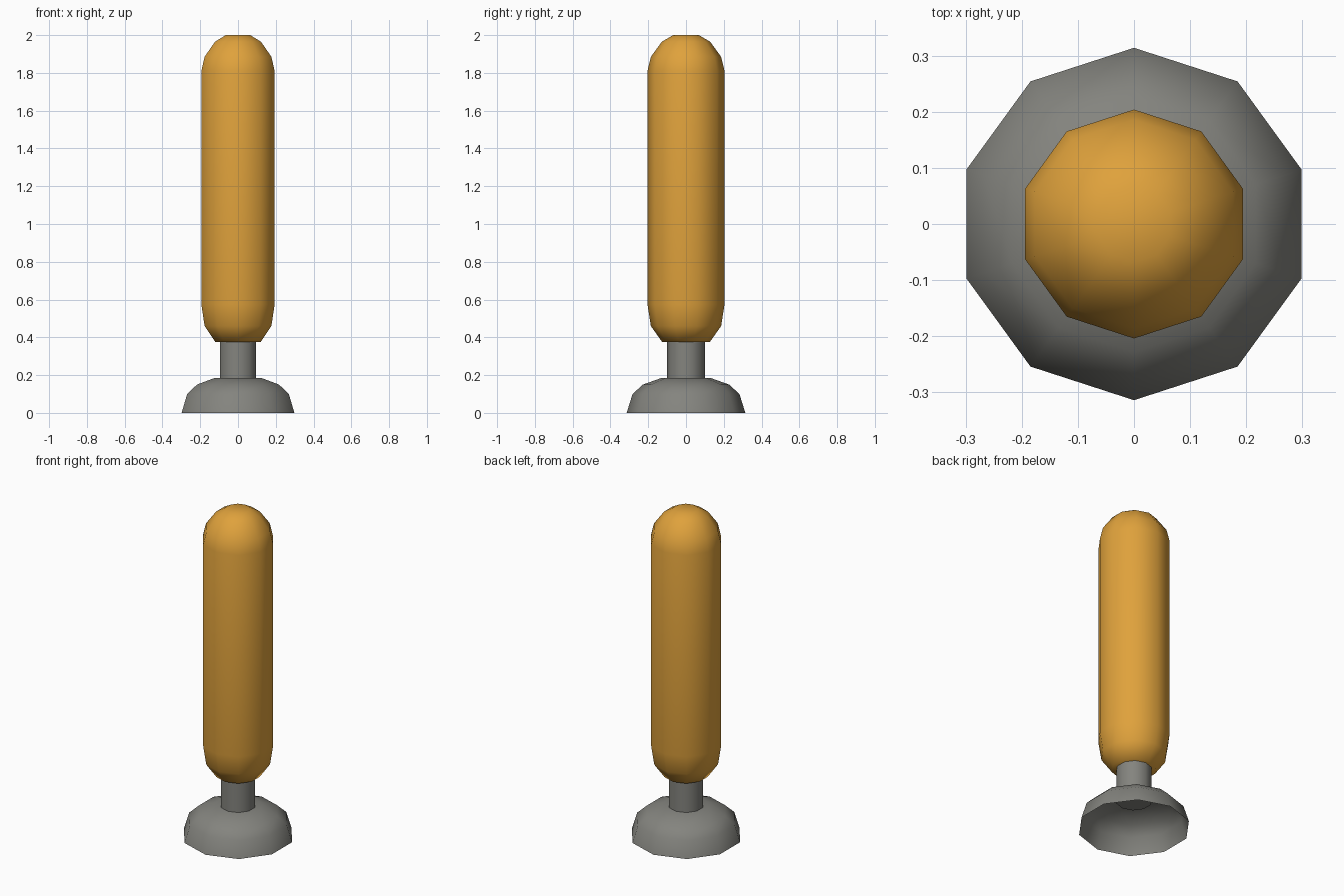
import bpy, bmesh
from math import cos, sin, pi, radians

default = bpy.data.objects.get("Cube")
if default:
    bpy.data.objects.remove(default, do_unlink=True)

SIDES = 10


def make_material(name, rgb):
    mat = bpy.data.materials.new(name)
    mat.use_nodes = True
    mat.diffuse_color = (*rgb, 1)
    mat.node_tree.nodes["Principled BSDF"].inputs["Base Color"].default_value = (*rgb, 1)
    return mat


def lathe(name, profile, mat, cap_bottom=True, cap_top=True):
    """Revolve (radius, height) points, listed bottom to top, with a corner on +y."""
    bm = bmesh.new()
    rings = []
    for r, z in profile:
        angles = [pi / 2 + 2 * pi * i / SIDES for i in range(SIDES)]
        rings.append([bm.verts.new((r * cos(a), r * sin(a), z)) for a in angles])
    for low, high in zip(rings, rings[1:]):
        for i in range(SIDES):
            j = (i + 1) % SIDES
            bm.faces.new((low[i], low[j], high[j], high[i]))
    if cap_bottom:
        bm.faces.new(rings[0][::-1])
    if cap_top:
        bm.faces.new(rings[-1])
    mesh = bpy.data.meshes.new(name)
    bm.to_mesh(mesh)
    bm.free()
    mesh.materials.append(mat)
    obj = bpy.data.objects.new(name, mesh)
    bpy.context.collection.objects.link(obj)
    bpy.ops.object.select_all(action="DESELECT")
    obj.select_set(True)
    bpy.context.view_layer.objects.active = obj
    bpy.ops.object.shade_smooth_by_angle(angle=radians(65))
    return obj


amber = make_material("amber", (0.74, 0.36, 0.045))
grey = make_material("warm grey", (0.23, 0.23, 0.21))

# Hollow domed foot, open underneath
lathe("foot", [(0.314, 0), (0.283, 0.10), (0.228, 0.15), (0.13, 0.185)],
      grey, cap_bottom=False)

# Short neck between foot and body
lathe("neck", [(0.1, 0.17), (0.1, 0.39)], grey)

# Long capsule body
lathe("body", [(0.126, 0.375), (0.186, 0.46), (0.204, 0.575), (0.204, 1.81),
               (0.186, 1.885), (0.128, 1.965), (0.068, 2.0)], amber)
